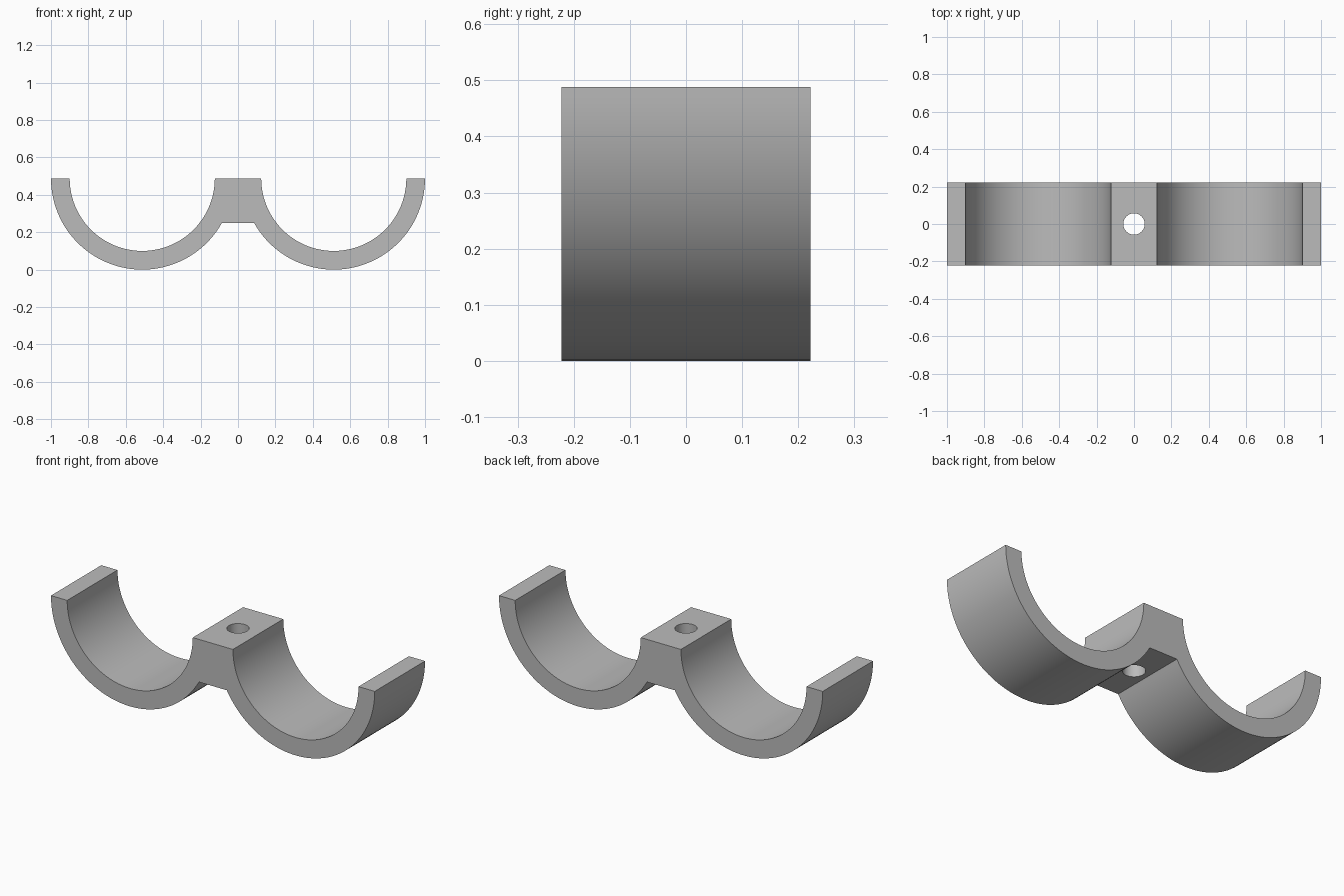
import bpy, bmesh
from math import sin, cos, pi, asin

if "Cube" in bpy.data.objects:
    bpy.data.objects.remove(bpy.data.objects["Cube"])

OUTER, INNER = 0.488, 0.388     # cradle radii
CX = 1.0 - OUTER                # cradle centre offset
TOP = OUTER                     # rim height
WEB_Z = 0.25                    # underside of the centre block
HALF_DEPTH = 0.222
HOLE_R = 0.057
STEPS = 48

grey = bpy.data.materials.new("plain_grey")
grey.use_nodes = True
colour = (0.5, 0.5, 0.5, 1)
grey.diffuse_color = colour
grey.node_tree.nodes["Principled BSDF"].inputs["Base Color"].default_value = colour


def arc(radius, start, end):
    """Points on the right-hand cradle circle, in the x-z plane."""
    angles = [start + (end - start) * i / STEPS for i in range(STEPS + 1)]
    return [(CX + radius * cos(a), TOP + radius * sin(a)) for a in angles]


# Half outline: inner arc from the block to the rim, then outer arc back to the web
web_angle = -pi + asin((TOP - WEB_Z) / OUTER)
half = arc(INNER, -pi, 0) + arc(OUTER, 0, web_angle)
outline = half + [(-x, z) for x, z in reversed(half)]

# Double cradle, extruded from the outline
bm = bmesh.new()
face = bm.faces.new([bm.verts.new((x, -HALF_DEPTH, z)) for x, z in outline])
result = bmesh.ops.extrude_face_region(bm, geom=[face])
moved = [g for g in result["geom"] if isinstance(g, bmesh.types.BMVert)]
bmesh.ops.translate(bm, verts=moved, vec=(0, 2 * HALF_DEPTH, 0))
bmesh.ops.recalc_face_normals(bm, faces=bm.faces)
mesh = bpy.data.meshes.new("double_cradle_clamp")
bm.to_mesh(mesh)
bm.free()
clamp = bpy.data.objects.new("double_cradle_clamp", mesh)
bpy.context.collection.objects.link(clamp)
mesh.materials.append(grey)

# Bolt hole through the centre block
bpy.ops.mesh.primitive_cylinder_add(vertices=48, radius=HOLE_R, depth=1, location=(0, 0, 0.4))
cutter = bpy.context.object
cutter.name = "bolt_hole_cutter"
cutter.hide_render = True
cutter.data.materials.append(grey)
cut = clamp.modifiers.new("bolt_hole", "BOOLEAN")
cut.operation = "DIFFERENCE"
cut.solver = "EXACT"
cut.object = cutter

bpy.ops.object.select_all(action="DESELECT")
clamp.select_set(True)
bpy.context.view_layer.objects.active = clamp
bpy.ops.object.modifier_apply(modifier=cut.name)
bpy.data.objects.remove(cutter)
bpy.ops.object.shade_smooth_by_angle(angle=pi / 6)
